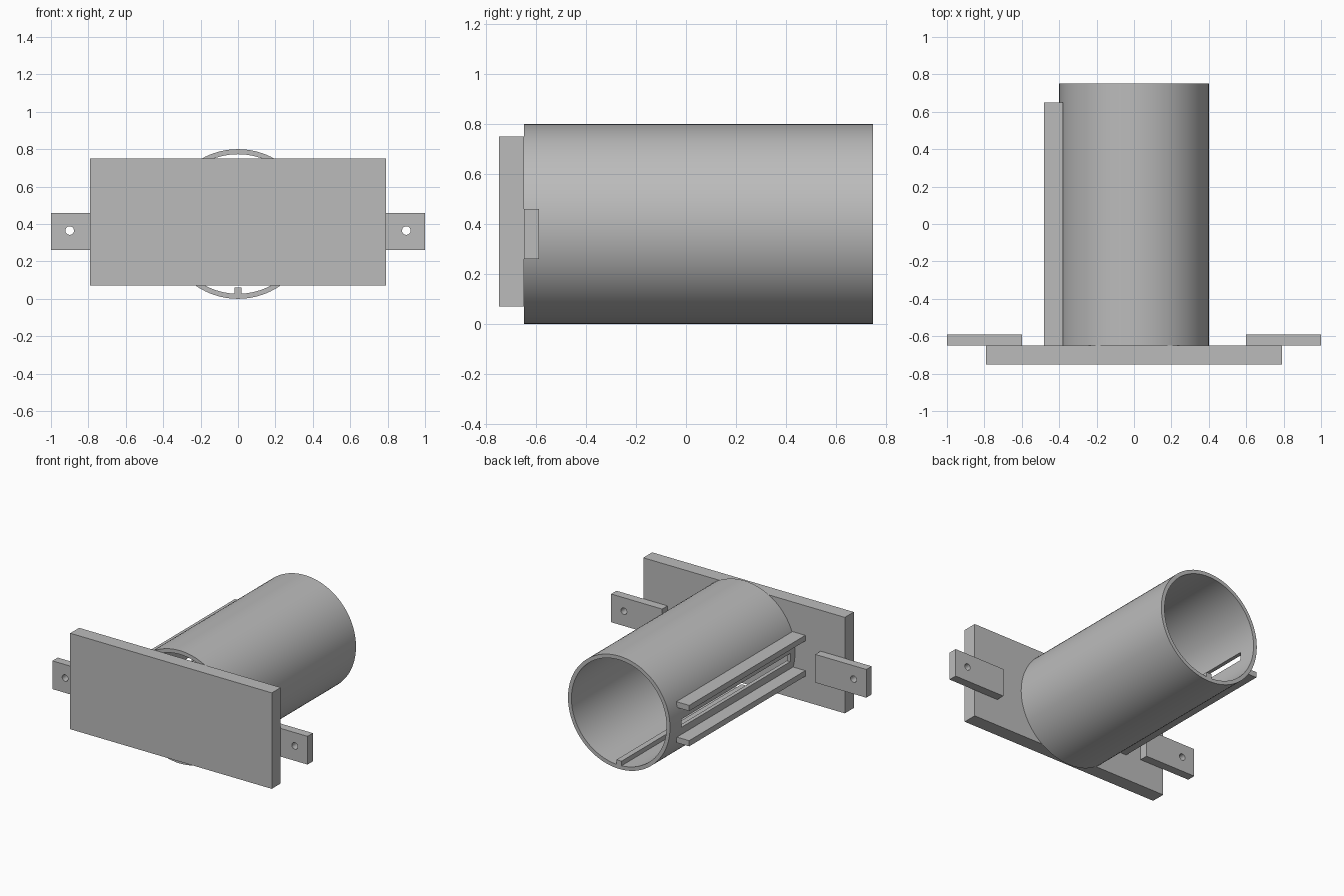
import bpy
import math

if "Cube" in bpy.data.objects:
    bpy.data.objects.remove(bpy.data.objects["Cube"], do_unlink=True)

grey = bpy.data.materials.new("plain_grey")
grey.use_nodes = True
COLOR = (0.5, 0.5, 0.5, 1)
grey.diffuse_color = COLOR
grey.node_tree.nodes["Principled BSDF"].inputs["Base Color"].default_value = COLOR


def box(name, x, y, z):
    """Box from its (low, high) ranges."""
    bpy.ops.mesh.primitive_cube_add(size=1, location=[sum(r) / 2 for r in (x, y, z)])
    ob = bpy.context.object
    ob.name = name
    ob.scale = [r[1] - r[0] for r in (x, y, z)]
    bpy.ops.object.transform_apply(location=False, rotation=False, scale=True)
    ob.data.materials.append(grey)
    return ob


def rod(name, radius, x, y, z, sides):
    """Cylinder lying along y."""
    bpy.ops.mesh.primitive_cylinder_add(
        vertices=sides, radius=radius, depth=y[1] - y[0],
        location=(x, sum(y) / 2, z), rotation=(math.pi / 2, 0, 0))
    ob = bpy.context.object
    ob.name = name
    ob.data.materials.append(grey)
    return ob


def cut(ob, cutter):
    """Subtract the cutter and remove it."""
    mod = ob.modifiers.new("cut", "BOOLEAN")
    mod.operation = "DIFFERENCE"
    mod.solver = "EXACT"
    mod.object = cutter
    bpy.ops.object.select_all(action="DESELECT")
    bpy.context.view_layer.objects.active = ob
    ob.select_set(True)
    bpy.ops.object.modifier_apply(modifier=mod.name)
    bpy.data.objects.remove(cutter, do_unlink=True)


def smooth(ob):
    bpy.ops.object.select_all(action="DESELECT")
    bpy.context.view_layer.objects.active = ob
    ob.select_set(True)
    bpy.ops.object.shade_smooth_by_angle(angle=math.radians(30))


FRONT, MOUNT, BACK = -0.75, -0.65, 0.75
AXIS = 0.4

# Front plate
box("front_plate", (-0.79, 0.79), (FRONT, MOUNT), (0.07, 0.75))

# Hollow tube with a long slot in its side
tube = rod("tube", 0.4, 0, (MOUNT, BACK), AXIS, 96)
cut(tube, rod("bore", 0.373, 0, (MOUNT - 0.1, BACK + 0.1), AXIS, 96))
cut(tube, box("slot", (-0.5, -0.3), (-0.6, 0.62), (0.35, 0.41)))
smooth(tube)

# Guide rails beside the slot
for name, low in (("lower_rail", 0.25), ("upper_rail", 0.5)):
    box(name, (-0.48, -0.38), (MOUNT, 0.65), (low, low + 0.04))

# Key strip along the tube floor
box("inner_strip", (-0.02, 0.02), (MOUNT, BACK), (0.02, 0.06))

# Mounting tabs with screw holes
for name, side in (("left_tab", 1), ("right_tab", -1)):
    tab = box(name, sorted((0.6 * side, side)), (MOUNT, -0.59), (0.26, 0.46))
    cut(tab, rod("screw_hole", 0.023, 0.9 * side, (-0.7, -0.5), 0.365, 32))
    smooth(tab)
